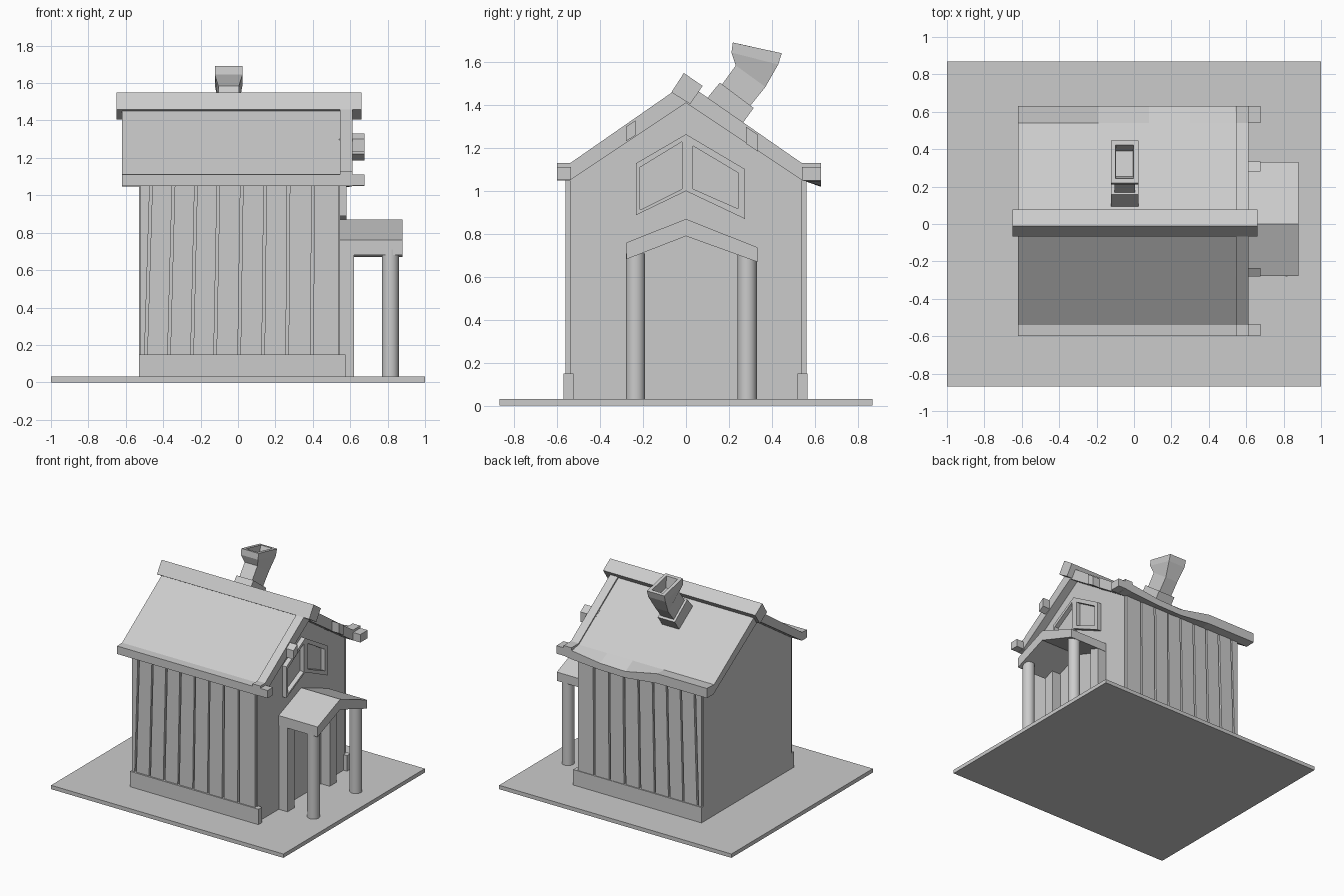
import bpy, bmesh, random
from mathutils import Vector

if "Cube" in bpy.data.objects:
    bpy.data.objects.remove(bpy.data.objects["Cube"])

random.seed(4)


def loft(name, rings, closed=False):
    """Skin equal-length rings of points; cap the ends unless closed into a loop."""
    bm = bmesh.new()
    vs = [[bm.verts.new(p) for p in r] for r in rings]
    n = len(rings[0])
    pairs = list(zip(vs, vs[1:])) + ([(vs[-1], vs[0])] if closed else [])
    for a, b in pairs:
        for i in range(n):
            j = (i + 1) % n
            bm.faces.new((a[i], a[j], b[j], b[i]))
    if not closed:
        bm.faces.new(vs[0])
        bm.faces.new(vs[-1])
    bmesh.ops.recalc_face_normals(bm, faces=bm.faces)
    me = bpy.data.meshes.new(name)
    bm.to_mesh(me)
    bm.free()
    ob = bpy.data.objects.new(name, me)
    bpy.context.collection.objects.link(ob)
    return ob


def prism_x(name, prof, x0, x1):
    """Extrude a (y, z) profile along x."""
    return loft(name, [[(x, y, z) for y, z in prof] for x in (x0, x1)])


def prism_y(name, prof, y0, y1):
    """Extrude an (x, z) profile along y."""
    return loft(name, [[(x, y, z) for x, z in prof] for y in (y0, y1)])


def box(name, x0, x1, y0, y1, z0, z1):
    return prism_x(name, [(y0, z0), (y1, z0), (y1, z1), (y0, z1)], x0, x1)


# Ground slab and gabled house body
box("ground_slab", -1, 1, -.87, .87, 0, .03)
prism_x("house_body", [(-.54, .03), (.54, .03), (.54, 1.06), (0, 1.43), (-.54, 1.06)], -.53, .545)

# Slanted wall boards on both long sides, with dark gaps between
tops = [-.53, -.465, -.345, -.225, -.105, .02, .145, .27, .4, .545]
for side, s in (("front", -1), ("back", 1)):
    for i, (a, b) in enumerate(zip(tops, tops[1:])):
        la = 0 if i == 0 else -.035 * (9 - i) / 9
        lb = -.035 * (8 - i) / 9
        y = .556 + random.uniform(0, .006)
        prism_y(f"{side}_board_{i + 1}",
                [(a + .007, 1.05), (b - .007, 1.05), (b + lb - .007, .03), (a + la + .007, .03)],
                s * .535, s * y)
box("front_baseboard", -.53, .575, -.57, -.525, .03, .15)
box("back_baseboard", -.53, .575, .52, .566, .03, .15)


# Roof: one lofted slab whose back eave sags in the middle
def roof_ring(x, d):
    return [(x, y, z) for y, z in (
        (-.6, 1.05), (-.6, 1.112), (-.54, 1.115), (0, 1.49),
        (.54, 1.12), (.63, 1.125 - .055 * d), (.63, 1.05 - .03 * d), (.55, 1.047), (0, 1.41), (-.54, 1.05))]


loft("roof", [roof_ring(x, d) for x, d in ((-.62, 0), (-.19, 0), (.08, 1), (.3, .9), (.545, .3), (.61, 0))])
# Raised gable boards along the right end
for side, s, e in (("front", -1, .6), ("back", 1, .63)):
    prism_x(f"{side}_gable_board",
            [(s * e, 1.05), (s * e, 1.13), (s * .54, 1.13), (0, 1.505), (0, 1.41), (s * .54, 1.05)],
            .545, .612)
# Tilted square ridge beam
prism_x("ridge_beam", [(-.068, 1.46), (-.01, 1.55), (.077, 1.49), (.02, 1.405)], -.65, .66)
# Beam ends poking out of the gable
box("front_eave_beam", .54, .675, -.6, -.535, 1.052, 1.112)
box("back_eave_beam", .54, .675, .54, .63, 1.05, 1.112)
prism_x("front_purlin", [(-.28, 1.232), (-.28, 1.3), (-.235, 1.33), (-.235, 1.26)], .54, .675)
prism_x("back_purlin", [(.28, 1.22), (.28, 1.3), (.335, 1.262), (.335, 1.185)], .54, .675)


# Bent chimney with flared, hollow top: (front y, z, back y, z, half width)
def chimney_ring(y0, z0, y1, z1, h):
    c = -.05
    return [(c - h, y0, z0), (c + h, y0, z0), (c + h, y1, z1), (c - h, y1, z1)]


loft("chimney", [chimney_ring(*r) for r in (
    (.08, 1.41, .245, 1.29, .073), (.158, 1.505, .315, 1.387, .073),
    (.168, 1.497, .3, 1.398, .055), (.232, 1.585, .37, 1.485, .055),
    (.212, 1.645, .43, 1.59, .074), (.218, 1.692, .446, 1.642, .074),
    (.242, 1.687, .422, 1.647, .048), (.255, 1.6, .39, 1.57, .045))])


# Pair of slanted window frames in the right gable
def frame(name, outer, inner, x0, x1):
    loft(name, [[(x, y, z) for y, z in q] for q, x in
                ((outer, x0), (outer, x1), (inner, x1), (inner, x0))], closed=True)


frame("front_window_frame", [(-.232, 1.13), (0, 1.265), (0, 1.0), (-.232, .888)],
      [(-.215, 1.11), (-.018, 1.23), (-.018, 1.01), (-.215, .912)], .535, .58)
frame("back_window_frame", [(0, 1.265), (.275, 1.102), (.275, .87), (0, 1.0)],
      [(.033, 1.21), (.242, 1.085), (.242, .918), (.033, 1.01)], .535, .58)

# Porch: pitched roof, round posts and door jambs
prism_x("porch_roof", [(-.278, .76), (0, .87), (.332, .738), (.332, .67), (0, .79), (-.278, .682)], .54, .88)
for side, y in (("front", -.235), ("back", .285)):
    bpy.ops.mesh.primitive_cylinder_add(vertices=24, radius=.045, depth=.68, location=(.815, y, .37))
    post = bpy.context.object
    post.name = f"{side}_porch_post"
    bpy.ops.object.shade_smooth_by_angle()
    box(f"{side}_door_jamb", .54, .62, y - .042, y + .042, .03, .71)
